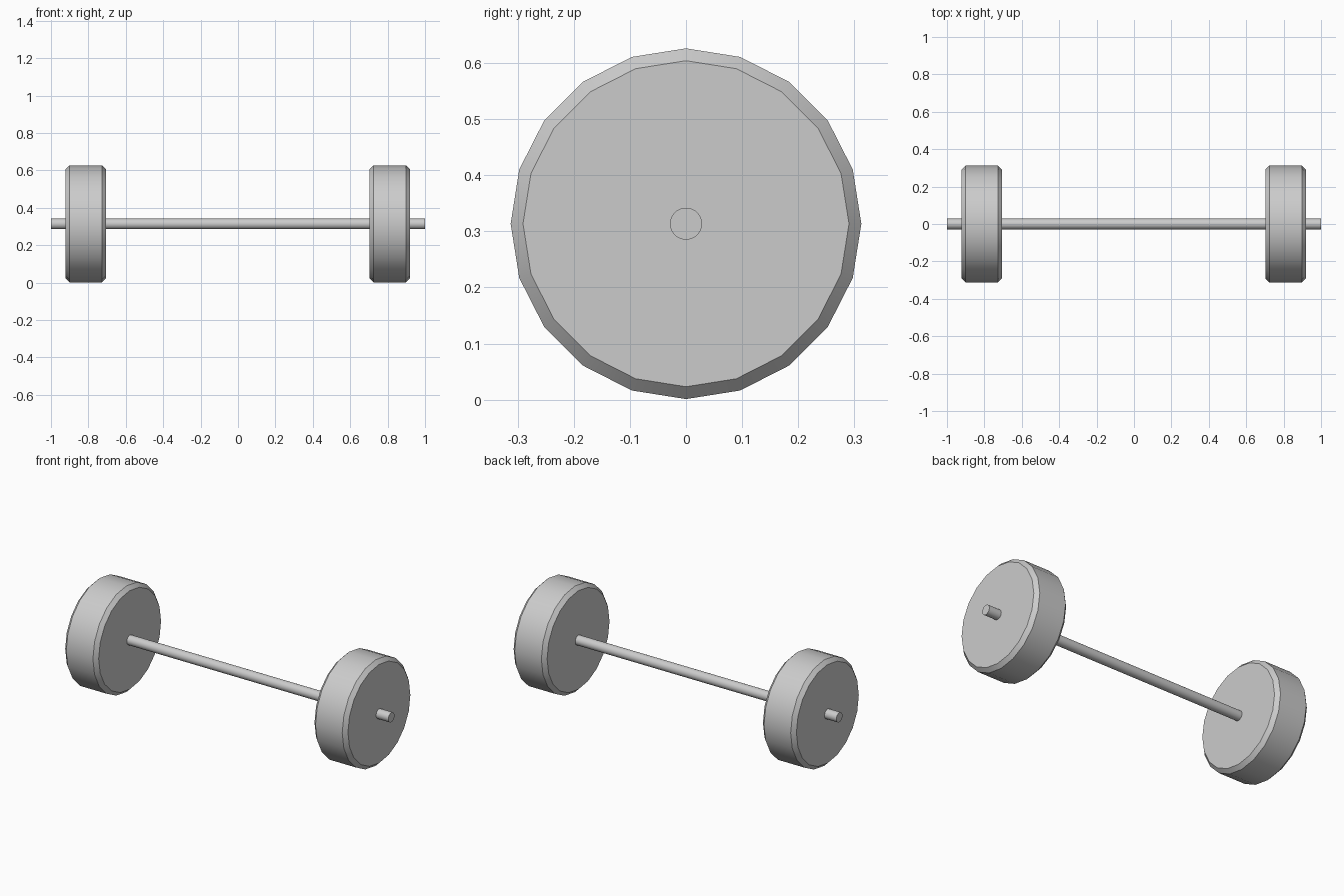
import bpy, bmesh, math
from mathutils import Matrix

if "Cube" in bpy.data.objects:
    bpy.data.objects.remove(bpy.data.objects["Cube"])

AXLE_Z = 0.3135


def lathe_x(name, profile, sides, x):
    """Spin an (x, radius) profile round the X axis, with capped ends."""
    bm = bmesh.new()
    rings = []
    for px, r in profile:
        ring = []
        for i in range(sides):
            a = 2 * math.pi * i / sides
            ring.append(bm.verts.new((px, r * math.sin(a), r * math.cos(a))))
        rings.append(ring)
    for a, b in zip(rings, rings[1:]):
        for i in range(sides):
            j = (i + 1) % sides
            bm.faces.new((a[i], a[j], b[j], b[i]))
    bm.faces.new(rings[0])
    bm.faces.new(rings[-1])
    bmesh.ops.recalc_face_normals(bm, faces=bm.faces)
    mesh = bpy.data.meshes.new(name)
    bm.to_mesh(mesh)
    bm.free()
    obj = bpy.data.objects.new(name, mesh)
    obj.location = (x, 0, AXLE_Z)
    bpy.context.collection.objects.link(obj)
    bpy.context.view_layer.objects.active = obj
    obj.select_set(True)
    bpy.ops.object.shade_smooth_by_angle(angle=math.radians(30))
    obj.select_set(False)
    return obj


# Bar running through both weights
lathe_x("bar", [(-1, 0.0285), (1, 0.0285)], 32, 0)

# Chamfered 20-sided weights
R, HALF, CH = 0.3125, 0.109, 0.022
weight = [(-HALF, R - CH), (-HALF + CH, R), (HALF - CH, R), (HALF, R - CH)]
for name, x in (("left_weight", -0.814), ("right_weight", 0.811)):
    lathe_x(name, weight, 20, x)
